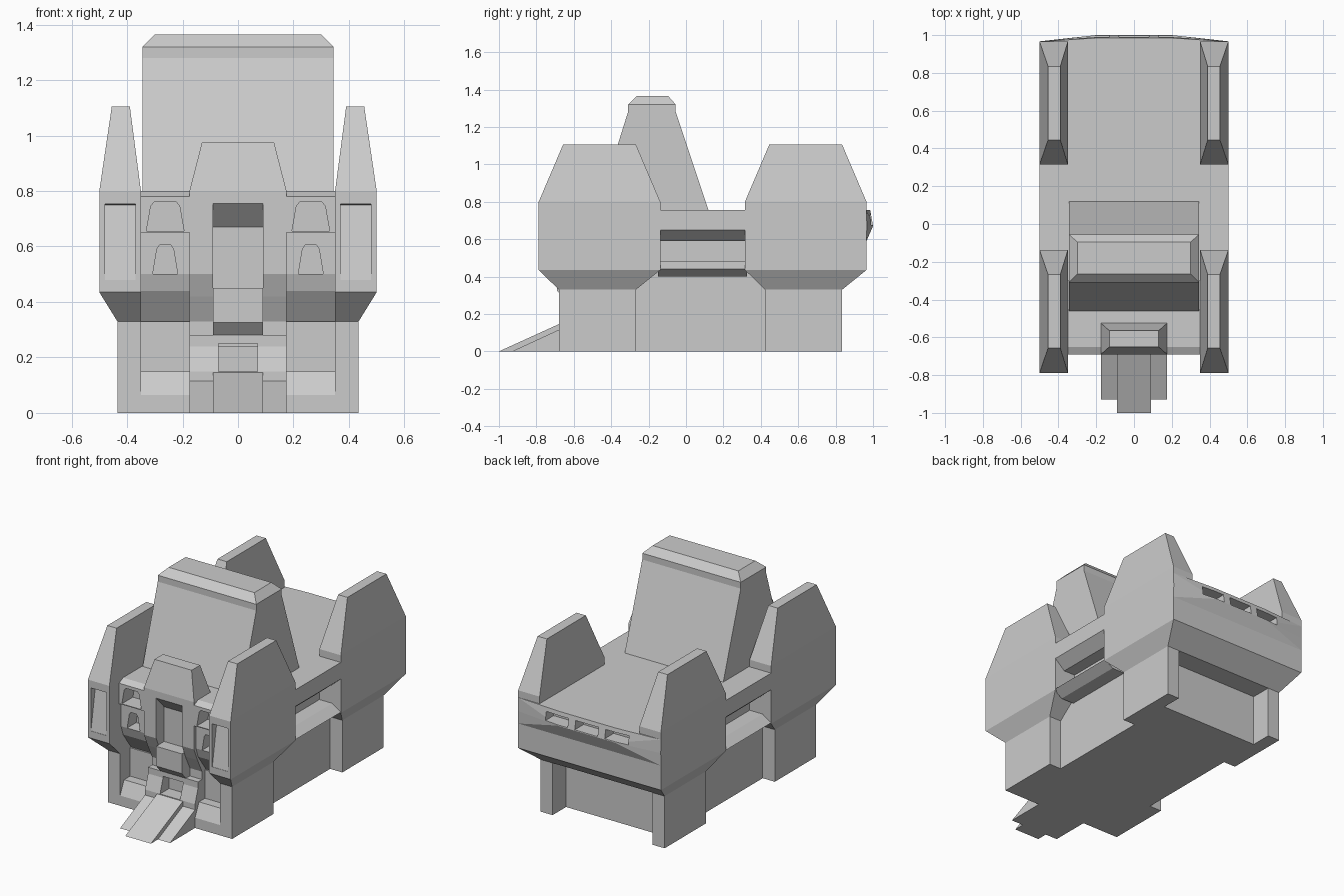
import bpy, bmesh

if "Cube" in bpy.data.objects:
    bpy.data.objects.remove(bpy.data.objects["Cube"])


def finish(name, bm):
    bmesh.ops.recalc_face_normals(bm, faces=bm.faces)
    me = bpy.data.meshes.new(name)
    bm.to_mesh(me)
    bm.free()
    ob = bpy.data.objects.new(name, me)
    bpy.context.collection.objects.link(ob)
    return ob


def loft(name, rings):
    """Stack of rectangles (x0, x1, y0, y1, z)."""
    bm = bmesh.new()
    loops = [[bm.verts.new(p) for p in ((a, c, z), (b, c, z), (b, d, z), (a, d, z))]
             for a, b, c, d, z in rings]
    for lo, hi in zip(loops, loops[1:]):
        for i in range(4):
            j = (i + 1) % 4
            bm.faces.new((lo[i], lo[j], hi[j], hi[i]))
    bm.faces.new(loops[0])
    bm.faces.new(loops[-1])
    return finish(name, bm)


def box(name, x0, x1, y0, y1, z0, z1):
    return loft(name, [(x0, x1, y0, y1, z0), (x0, x1, y0, y1, z1)])


def extrude(name, profile, a, b, axis):
    """Extrude a (y, z) profile along x, or an (x, z) profile along y."""
    bm = bmesh.new()
    place = (lambda t, p: (t, p[0], p[1])) if axis == 'X' else (lambda t, p: (p[0], t, p[1]))
    lo = [bm.verts.new(place(a, p)) for p in profile]
    hi = [bm.verts.new(place(b, p)) for p in profile]
    for i in range(len(lo)):
        j = (i + 1) % len(lo)
        bm.faces.new((lo[i], lo[j], hi[j], hi[i]))
    bm.faces.new(lo)
    bm.faces.new(hi)
    return finish(name, bm)


def hull(name, points):
    bm = bmesh.new()
    for p in points:
        bm.verts.new(p)
    bmesh.ops.convex_hull(bm, input=bm.verts)
    bmesh.ops.dissolve_limit(bm, angle_limit=0.01, verts=bm.verts, edges=bm.edges)
    return finish(name, bm)


def cut(ob, cutters):
    for c in cutters:
        m = ob.modifiers.new("cut", 'BOOLEAN')
        m.operation, m.solver, m.object = 'DIFFERENCE', 'EXACT', c
    dg = bpy.context.evaluated_depsgraph_get()
    me = bpy.data.meshes.new_from_object(ob.evaluated_get(dg))
    ob.modifiers.clear()
    ob.data = me


def discard(obs):
    for o in obs:
        bpy.data.objects.remove(o)


def span(s, a, b):
    return sorted((s * a, s * b))


# Upper core with chamfered rear, and lower core
core = extrude("upper_core", [(-0.56, 0.33), (0.835, 0.33), (0.965, 0.435), (0.965, 0.755),
                              (-0.3, 0.755), (-0.3, 0.8), (-0.56, 0.8)], -0.35, 0.35, 'X')
box("lower_core", -0.35, 0.35, -0.58, 0.70, 0, 0.33)

# Rear bulge with three slots
bulge = hull("rear_bulge", [(s * x, y, z) for s in (-1, 1) for x, y, z in
             ((0.5, 0.955, 0.59), (0.5, 0.955, 0.755), (0.5, 0.965, 0.59), (0.5, 0.967, 0.67),
              (0.5, 0.965, 0.755), (0.2, 1.0, 0.67), (0.2, 0.985, 0.755))])
slots = [box("slot_cutter", x - 0.08, x + 0.08, 0.91, 1.1, 0.675, 0.73) for x in (-0.21, 0, 0.21)]
cut(bulge, slots)
cut(core, slots)
discard(slots)

# Tower
loft("tower", [(-0.345, 0.345, -0.475, 0.12, 0.755), (-0.345, 0.345, -0.31, -0.055, 1.28),
               (-0.345, 0.345, -0.31, -0.055, 1.32), (-0.30, 0.30, -0.265, -0.095, 1.365)])

# Small turret over the entrance
loft("front_turret", [(-0.175, 0.175, -0.69, -0.525, 0.8), (-0.13, 0.13, -0.65, -0.565, 0.975)])

# Centre column with sloped-top channel
column = extrude("front_column", [(-0.5, 0.8), (-0.69, 0.8), (-0.69, 0.5), (-0.655, 0.42),
                                  (-0.61, 0.33), (-0.61, 0.24), (-0.5, 0.24)], -0.175, 0.175, 'X')
channel = [extrude("channel_cutter", [(-0.8, 0.755), (-0.69, 0.755), (-0.61, 0.67), (-0.61, 0.45),
                                      (-0.8, 0.45)], -0.09, 0.09, 'X')]
cut(column, channel)
discard(channel)
extrude("column_bracket", [(-0.6, 0.45), (-0.69, 0.45), (-0.69, 0.325), (-0.65, 0.28), (-0.6, 0.28)],
        -0.09, 0.09, 'X')

# Doorway and ramps
porch = extrude("door_block", [(-0.55, 0), (-0.68, 0), (-0.68, 0.15), (-0.65, 0.24), (-0.65, 0.28),
                               (-0.55, 0.28)], -0.175, 0.175, 'X')
door = [box("door_cutter", -0.07, 0.07, -0.8, -0.59, 0.15, 0.25)]
cut(porch, door)
discard(door)
extrude("centre_ramp", [(-1, 0), (-0.67, 0), (-0.67, 0.15)], -0.09, 0.09, 'X')

for s, side in ((1, "right"), (-1, "left")):
    extrude(side + "_ramp", [(-0.93, 0), (-0.67, 0), (-0.67, 0.12)], *span(s, 0.09, 0.175), 'X')

    # Window bay
    bay = extrude(side + "_window_bay", [(-0.45, 0.8), (-0.65, 0.8), (-0.69, 0.78), (-0.69, 0.65),
                  (-0.67, 0.65), (-0.67, 0.5), (-0.65, 0.44), (-0.57, 0.33), (-0.45, 0.33)],
                  *span(s, 0.175, 0.35), 'X')
    holes = [extrude("window_cutter", [(s * 0.2625 + x, z) for x, z in pts], -0.8, -0.58, 'Y')
             for pts in ([(-0.068, 0.655), (0.068, 0.655), (0.052, 0.745), (0.04, 0.76),
                          (-0.04, 0.76), (-0.052, 0.745)],
                         [(-0.045, 0.5), (0.045, 0.5), (0.03, 0.59), (0.02, 0.605),
                          (-0.02, 0.605), (-0.03, 0.59)])]
    cut(bay, holes)
    discard(holes)

    # Foot plinth below the bay
    extrude(side + "_front_foot", [(-0.55, 0), (-0.68, 0), (-0.68, 0.065), (-0.64, 0.15), (-0.55, 0.15)],
            *span(s, 0.175, 0.35), 'X')

    # Side deck overhang and rail between the pylons
    extrude(side + "_side_deck", [(s * x, z) for x, z in ((0.34, 0.755), (0.5, 0.755), (0.5, 0.65),
            (0.43, 0.59), (0.34, 0.59))], -0.15, 0.325, 'Y')
    extrude(side + "_side_rail", [(s * x, z) for x, z in ((0.34, 0.48), (0.44, 0.48), (0.5, 0.44),
            (0.44, 0.40), (0.34, 0.40))], -0.15, 0.325, 'Y')

    # Corner pylons: leg, flare, body, tapered top
    for end, yc in (("front", -0.4675), ("rear", 0.635)):
        def ring(x0, x1, h0, h1, z):
            return (*span(s, x0, x1), yc - h0, yc + h1, z)
        hl, hw, ht = (0.2125, 0.2), (0.32, 0.33), (0.19, 0.2)
        pylon = loft(f"{side}_{end}_pylon", [
            ring(0.35, 0.435, *hl, 0), ring(0.35, 0.435, *hl, 0.33), ring(0.35, 0.5, *hw, 0.435),
            ring(0.35, 0.5, *hw, 0.8), ring(0.39, 0.455, *ht, 1.105)])
        if end == "front":
            # Wedge-shaped inset panel
            wedge = [extrude("panel_cutter", [(-0.9, 0.76), (-0.74, 0.75), (-0.7855, 0.48), (-0.9, 0.48)],
                             *span(s, 0.37, 0.48), 'X')]
            cut(pylon, wedge)
            discard(wedge)
